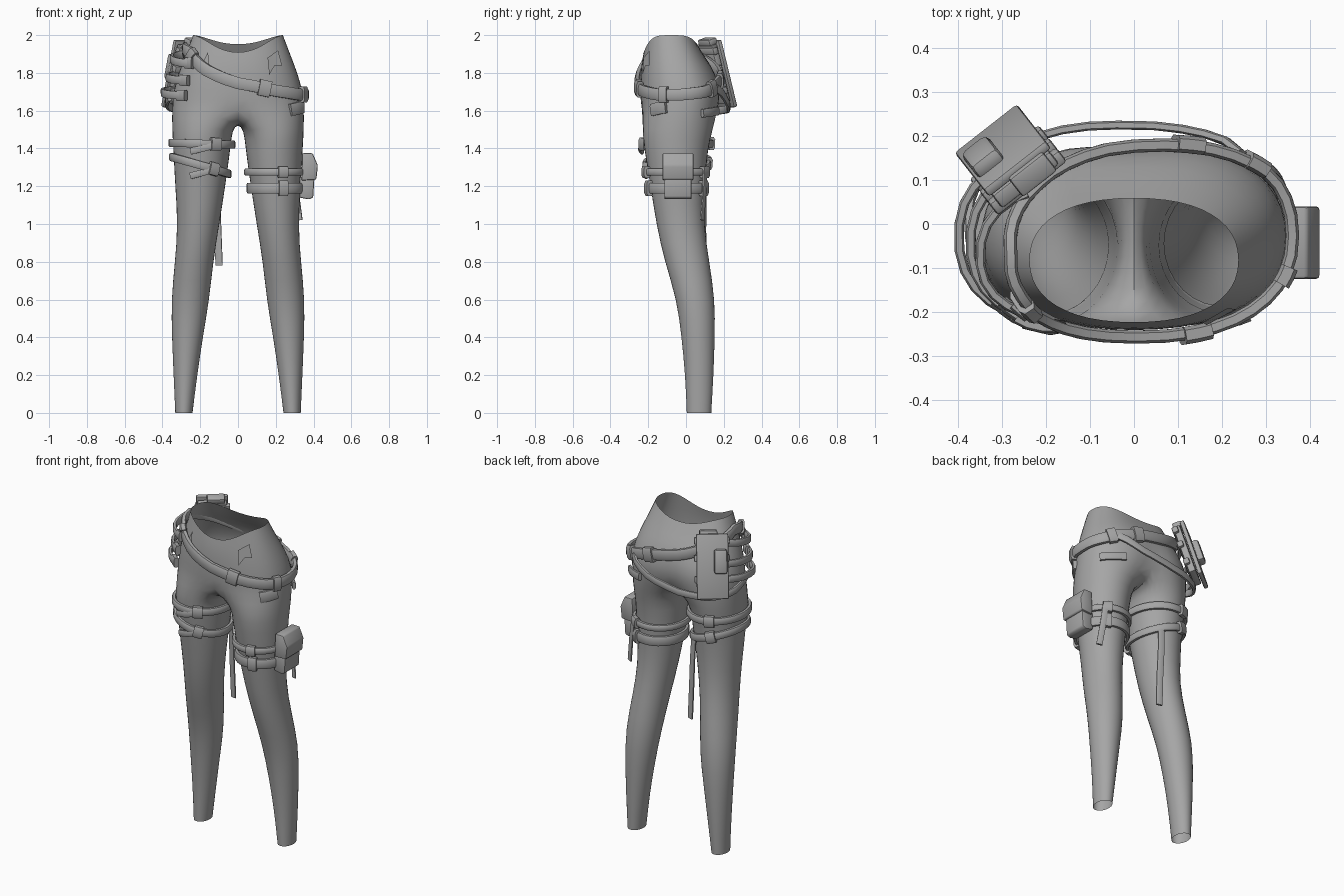
import bpy, bmesh, math
from mathutils import Vector, Matrix

if "Cube" in bpy.data.objects:
    bpy.data.objects.remove(bpy.data.objects["Cube"])

grey = bpy.data.materials.new("plain_grey")
grey.diffuse_color = (0.38, 0.38, 0.38, 1)
grey.use_nodes = True
grey.node_tree.nodes["Principled BSDF"].inputs["Base Color"].default_value = grey.diffuse_color


def finish(name, bm, angle=40, recalc=True):
    if recalc:
        bmesh.ops.recalc_face_normals(bm, faces=bm.faces[:])
    me = bpy.data.meshes.new(name)
    bm.to_mesh(me)
    bm.free()
    me.materials.append(grey)
    ob = bpy.data.objects.new(name, me)
    bpy.context.collection.objects.link(ob)
    bpy.ops.object.select_all(action='DESELECT')
    ob.select_set(True)
    bpy.context.view_layer.objects.active = ob
    bpy.ops.object.shade_smooth_by_angle(angle=math.radians(angle))
    return ob


# Cross-sections: hips (z, half width, front y, back y), legs (z, inner x, outer x, front y, back y)
HIPS = [(1.62, .352, -.24, .185), (1.70, .346, -.245, .195), (1.80, .318, -.242, .16),
        (1.90, .278, -.235, .105), (2.0, .24, -.225, .06)]
LEGS = [(0, .24, .333, .003, .135), (.2, .215, .342, -.005, .147), (.4, .185, .351, -.025, .154),
        (.6, .15, .356, -.05, .156), (.8, .13, .335, -.115, .125), (1.0, .097, .32, -.16, .095),
        (1.2, .065, .335, -.19, .10), (1.4, .037, .345, -.225, .118), (1.5, .028, .352, -.235, .145)]


def section(table, z):
    z = min(max(z, table[0][0]), table[-1][0])
    for p, q in zip(table, table[1:]):
        if z <= q[0]:
            t = (z - p[0]) / (q[0] - p[0])
            return [u + (v - u) * t for u, v in zip(p, q)]


def hip_point(deg, z, off=0):
    _, rx, f, b = section(HIPS, z)
    c, s = math.cos(math.radians(deg)), math.sin(math.radians(deg))
    x = math.copysign(abs(c) ** .87, c) * (rx + off)
    y = (f + b) / 2 + math.copysign(abs(s) ** .87, s) * ((b - f) / 2 + off)
    return Vector((x, y, z))


def leg_point(deg, z, off=0, side=1):
    _, xi, xo, f, b = section(LEGS, z)
    c, s = math.cos(math.radians(deg)), math.sin(math.radians(deg))
    return Vector((side * ((xi + xo) / 2 + c * ((xo - xi) / 2 + off)),
                   (f + b) / 2 + s * ((b - f) / 2 + off), z))


# Trousers: hip shell open at the waist, splitting into two tapered open legs
bm = bmesh.new()
rings = []
for k, row in enumerate(HIPS):
    ring = []
    for i in range(24):
        a = -90 + 15 * i
        p = hip_point(a, row[0])
        s = math.sin(math.radians(a))
        p.z -= (.095 if s < 0 else .05) * s ** 4 * (0, 0, 0, .45, 1)[k]
        if s > 0 and k < 2:
            p.y -= .025 * math.exp(-(p.x / .06) ** 2)
        ring.append(bm.verts.new(p))
    rings.append(ring)
for lo, up in zip(rings, rings[1:]):
    for i in range(24):
        j = (i + 1) % 24
        bm.faces.new((lo[i], lo[j], up[j], up[i]))
crotch = [bm.verts.new((0, y, z)) for y, z in
          ((.12, 1.565), (.05, 1.54), (-.03, 1.53), (-.11, 1.53), (-.19, 1.55))]
for side in (1, -1):
    up = [rings[0][(side * i) % 24] for i in range(13)] + crotch
    for row in reversed(LEGS):
        lo = [bm.verts.new(leg_point(-120 + 20 * j, row[0], 0, side)) for j in range(18)]
        for i in range(18):
            j = (i + 1) % 18
            quad = (lo[i], lo[j], up[j], up[i])
            bm.faces.new(quad if side == 1 else quad[::-1])
        up = lo
body = finish("trousers", bm, 60, recalc=False)
body.modifiers.new("smooth", 'SUBSURF').levels = 1
body.modifiers["smooth"].render_levels = 1


# Strap: padded eight-sided section swept along a path
def strap(name, pts, height, thick, closed=False, up=Vector((0, 0, 1)), outs=None):
    bm = bmesh.new()
    n, loops = len(pts), []
    for i, p in enumerate(pts):
        a = pts[i - 1] if closed or i else p
        b = pts[(i + 1) % n] if closed or i < n - 1 else p
        t = (b - a).normalized()
        out = outs.copy() if outs else t.cross(up).normalized()
        v = out.cross(t).normalized()
        loops.append([bm.verts.new(p + out * (u * thick / 2) + v * (w * height / 2)) for u, w in
                      ((1, .6), (.6, 1), (-.6, 1), (-1, .6), (-1, -.6), (-.6, -1), (.6, -1), (1, -.6))])
    for i in range(n if closed else n - 1):
        p, q = loops[i], loops[(i + 1) % n]
        for k in range(8):
            m = (k + 1) % 8
            bm.faces.new((p[k], p[m], q[m], q[k]))
    if not closed:
        bm.faces.new(loops[0])
        bm.faces.new(loops[-1])
    return finish(name, bm, 50)


def keyed(keys, a):
    for (a0, v0), (a1, v1) in zip(keys, keys[1:]):
        if a <= a1:
            t = (a - a0) / (a1 - a0)
            return v0 + (v1 - v0) * t * t * (3 - 2 * t) if len(keys) < 4 else v0 + (v1 - v0) * t
    return keys[-1][1]


def hip_strap(name, keys, a0, a1, height, thick, off, bulge=0, closed=False):
    n = max(2, round((a1 - a0) / 9))
    pts = []
    for i in range(n if closed else n + 1):
        a = a0 + (a1 - a0) * i / n
        pts.append(hip_point(a, keyed(keys, a), off + bulge * math.sin(math.pi * i / n)))
    return strap(name, pts, height, thick, closed)


def leg_strap(name, side, z, tilt, a0, a1, height, thick, off, closed=False):
    n = max(2, round((a1 - a0) / 12))
    pts = [leg_point(a, z + tilt * math.cos(math.radians(a)), off, side)
           for a in (a0 + (a1 - a0) * i / n for i in range(n if closed else n + 1))]
    return strap(name, pts, height, thick, closed)


# Slanted waist belt with buckles
BELT = [(-180, 1.93), (-150, 1.91), (-120, 1.82), (-90, 1.745), (-60, 1.705), (-30, 1.685),
        (0, 1.685), (30, 1.70), (60, 1.745), (90, 1.79), (135, 1.87), (180, 1.93)]
hip_strap("waist_belt", BELT, -180, 180, .062, .03, .014, 0, True)
for a in (-143, -70, -20, 42, 72):
    hip_strap("belt_buckle", BELT, a - 5, a + 5, .085, .04, .018)

# Side straps running from the hip pouch round to the front, and a hanging rear strap
for z0, z1, bulge in ((1.90, 1.85, .035), (1.79, 1.76, .02), (1.71, 1.68, .025)):
    keys = [(140, z0), (225, z1)]
    hip_strap("side_strap", keys, 140, 222, .042, .022, .028, bulge)
    hip_strap("side_strap_tip", keys, 214, 225, .058, .032, .026)
hip_strap("hanging_strap", [(50, 1.72), (75, 1.65), (100, 1.61), (130, 1.60), (160, 1.62), (190, 1.67)],
          50, 190, .04, .02, .02, .025)

# Short flaps below the belt on the right hip
hip_strap("front_flap", [(-50, 1.60), (-15, 1.62)], -42, -18, .065, .022, .006)
hip_strap("rear_flap", [(20, 1.585), (70, 1.60)], 28, 60, .045, .02, .008)

# Thigh bands: two slanted on the left, two level on the right
BANDS = [("left_band", -1, 1.425, .005, .042), ("left_band", -1, 1.31, .045, .042),
         ("right_band", 1, 1.275, 0, .036), ("right_band", 1, 1.19, 0, .056)]
for name, side, z, tilt, h in BANDS:
    leg_strap(name, side, z, tilt, 0, 360, h, .024, .01, True)
    for a in (-115, 70) if side < 0 else (-75, 60):
        leg_strap(name + "_buckle", side, z, tilt, a - 9, a + 9, h + .025, .036, .016)
for z in (1.385, 1.255):
    p = [leg_point(a, z + d, .02, -1) for a, d in ((-70, 0), (-90, .014), (-110, .03))]
    strap("left_band_tail", p, .035, .016)


# Hanging strap tails behind the thighs
def tail(name, pts, width, out):
    strap(name, [Vector(p) for p in pts], width, .012, outs=Vector(out).normalized())


tail("left_hanging_tail", [(-.12, .095, 1.27), (-.115, .10, 1.15), (-.107, .098, .97), (-.10, .10, .78)],
     .038, (.3, 1, 0))
tail("right_hanging_tail", [(.29, .10, 1.28), (.305, .098, 1.17), (.325, .085, 1.02)], .035, (.5, 1, 0))


# Thigh pouch: side profiles extruded front to back
def pouch_part(name, profile, y0, y1, bevel):
    bm = bmesh.new()
    f = bm.faces.new([bm.verts.new((x, y0, z)) for x, z in profile])
    new = bmesh.ops.extrude_face_region(bm, geom=[f])["geom"]
    bmesh.ops.translate(bm, vec=(0, y1 - y0, 0), verts=[v for v in new if isinstance(v, bmesh.types.BMVert)])
    bmesh.ops.bevel(bm, geom=bm.edges[:], offset=bevel, segments=2, profile=.5, affect='EDGES')
    finish(name, bm)


pouch_part("thigh_pouch_body", [(.325, 1.25), (.405, 1.25), (.398, 1.14), (.375, 1.13), (.325, 1.14)],
           -.115, .03, .008)
pouch_part("thigh_pouch_flap", [(.34, 1.375), (.395, 1.375), (.423, 1.31), (.415, 1.235), (.335, 1.23)],
           -.125, .04, .008)


# Hip pouch: tilted rear-left assembly of bevelled boxes (local x width, y outward, z up)
FRAME = (Matrix.Translation((-.285, .15, 1.80)) @ Matrix.Rotation(math.radians(38), 4, 'Z')
         @ Matrix.Rotation(math.radians(17), 4, 'X'))


def pouch_box(name, loc, size, bevel=.008):
    bm = bmesh.new()
    bmesh.ops.create_cube(bm, size=1, matrix=Matrix.Translation(loc) @ Matrix.Diagonal((*size, 1)))
    bmesh.ops.bevel(bm, geom=bm.edges[:], offset=bevel, segments=2, profile=.5, affect='EDGES')
    bmesh.ops.transform(bm, matrix=FRAME, verts=bm.verts[:])
    finish(name, bm)


pouch_box("hip_pouch_plate", (0, .02, -.01), (.18, .025, .37))
pouch_box("hip_pouch_back", (0, -.018, 0), (.165, .04, .32))
pouch_box("hip_pouch_pocket", (-.045, .045, .02), (.075, .045, .14), .015)
pouch_box("hip_pouch_top_clip", (.02, -.01, .175), (.10, .055, .035))
for z in (-.09, .03, .13):
    pouch_box("hip_pouch_loop", (0, -.03, z), (.2, .035, .04))


# Torn cloth points on the front of the waist
def patch(name, corners):
    bm = bmesh.new()
    f = bm.faces.new([bm.verts.new(hip_point(a, z, .008)) for a, z in corners])
    bmesh.ops.solidify(bm, geom=[f], thickness=.006)
    finish(name, bm)


patch("left_torn_flap", [(-126, 1.84), (-116, 1.83), (-121, 1.91)])
patch("right_torn_flap", [(-63, 1.79), (-54, 1.84), (-44, 1.84), (-43, 1.92), (-61, 1.88)])
